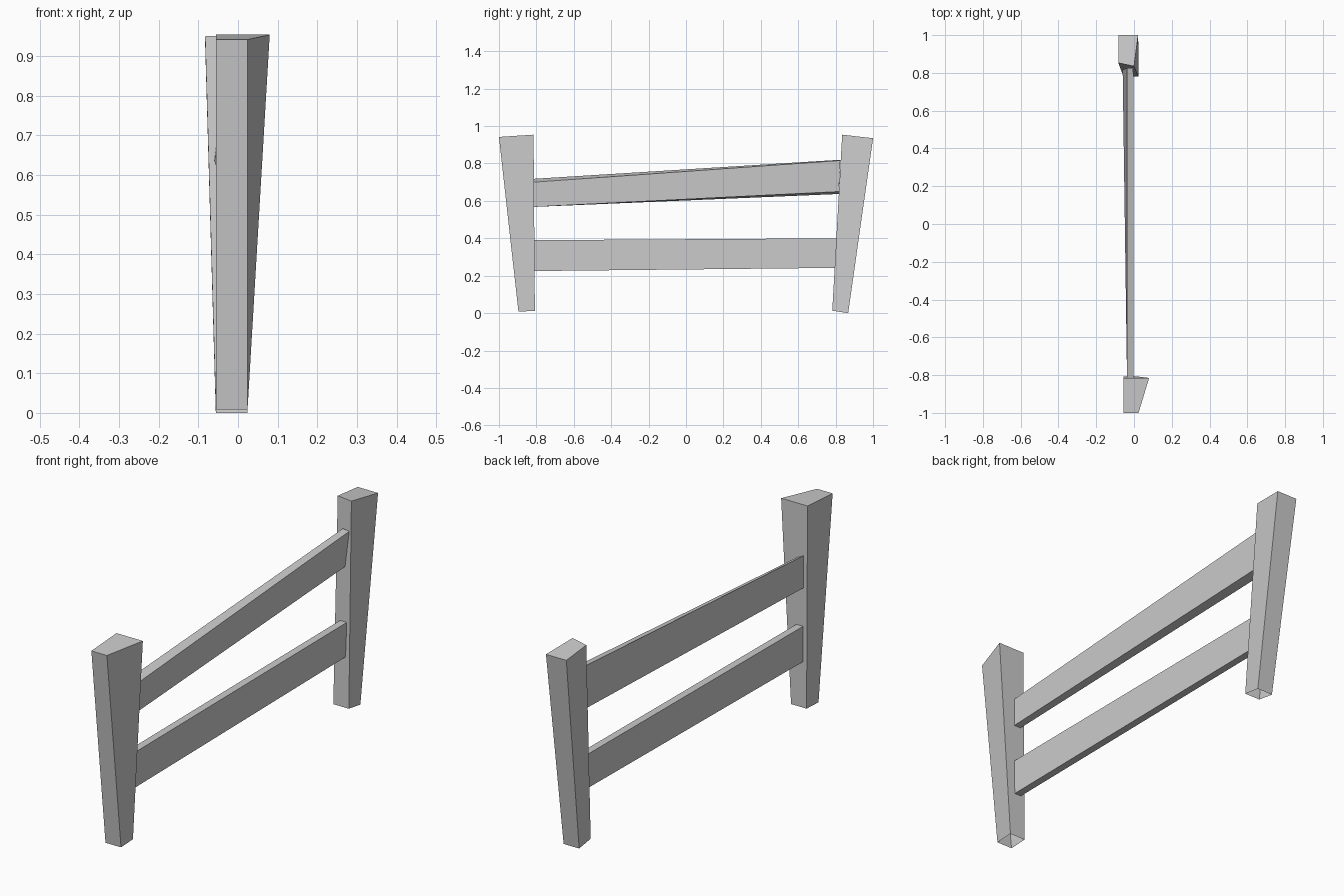
import bpy, bmesh


def tapered_beam(name, start, end, cap_end):
    """Skin a four-sided beam between two matching cross-sections."""
    bm = bmesh.new()
    a = [bm.verts.new(p) for p in start]
    b = [bm.verts.new(p) for p in end]
    for i in range(4):
        j = (i + 1) % 4
        bm.faces.new((a[i], a[j], b[j], b[i]))
    if cap_end:
        bm.faces.new(b)
    bmesh.ops.recalc_face_normals(bm, faces=bm.faces)
    mesh = bpy.data.meshes.new(name)
    bm.to_mesh(mesh)
    bm.free()
    obj = bpy.data.objects.new(name, mesh)
    bpy.context.collection.objects.link(obj)
    return obj


# Posts: open foot, wider capped head, leaning outwards
tapered_beam("front_post",
             [(-.056, -.896, .008), (.024, -.896, .008), (.024, -.808, .012), (-.056, -.808, .012)],
             [(-.056, -1, .942), (.024, -1, .942), (.08, -.815, .954), (-.056, -.815, .954)], True)
tapered_beam("back_post",
             [(-.056, .782, .013), (.024, .782, .013), (.024, .867, 0), (-.056, .867, 0)],
             [(-.083, .853, .95), (.0, .835, .954), (.022, 1, .935), (-.083, 1, .935)], True)

# Rails: hollow-ended planks meeting the inner post faces
tapered_beam("lower_rail",
             [(-.037, -.81, .225), (-.002, -.81, .225), (-.002, -.81, .39), (-.037, -.81, .39)],
             [(-.037, .798, .242), (-.002, .798, .242), (-.002, .81, .4), (-.037, .81, .4)], False)
tapered_beam("upper_rail",
             [(-.037, -.812, .568), (-.002, -.812, .568), (-.002, -.815, .7), (-.037, -.815, .718)],
             [(-.06, .817, .637), (-.02, .817, .65), (-.004, .825, .816), (-.037, .825, .82)], False)
